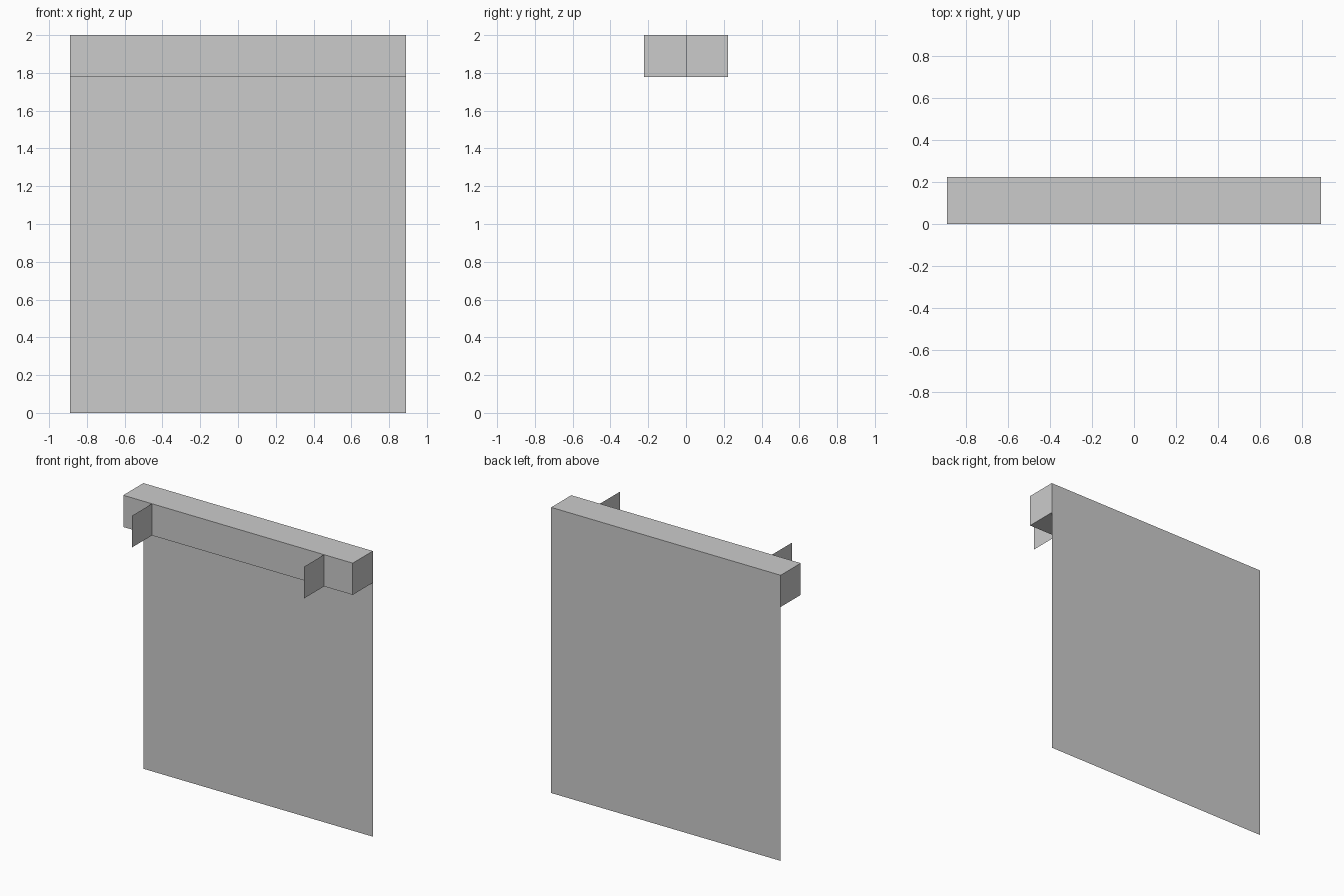
import bpy

if "Cube" in bpy.data.objects:
    bpy.data.objects.remove(bpy.data.objects["Cube"])

U = 2 / 9             # box height and depth
W = 8 / 9             # half width


def mesh(name, verts, faces):
    me = bpy.data.meshes.new(name)
    me.from_pydata(verts, [], faces)
    ob = bpy.data.objects.new(name, me)
    bpy.context.collection.objects.link(ob)
    return ob


# Thin hanging sheet at the back, full height
mesh("back_sheet",
     [(W, U, 0), (-W, U, 0), (-W, U, 2), (W, U, 2)], [(0, 1, 2, 3)])

# Header box across the top; its open back is closed by the sheet
profile = [(U, 2 - U), (0, 2 - U), (0, 2), (U, 2)]
mesh("header_box",
     [(x, y, z) for x in (-W, W) for y, z in profile],
     [(0, 4, 5, 1), (1, 5, 6, 2), (2, 6, 7, 3), (3, 2, 1, 0), (4, 7, 6, 5)][:3]
     + [(0, 1, 2, 3), (7, 6, 5, 4)])

# Two thin mounting tabs on the front of the box
for side, x in (("left", -2 / 3), ("right", 2 / 3)):
    mesh(f"{side}_mounting_tab",
         [(x, -U, 2 - U), (x, 0, 2 - U), (x, 0, 2), (x, -U, 2)], [(0, 1, 2, 3)])
